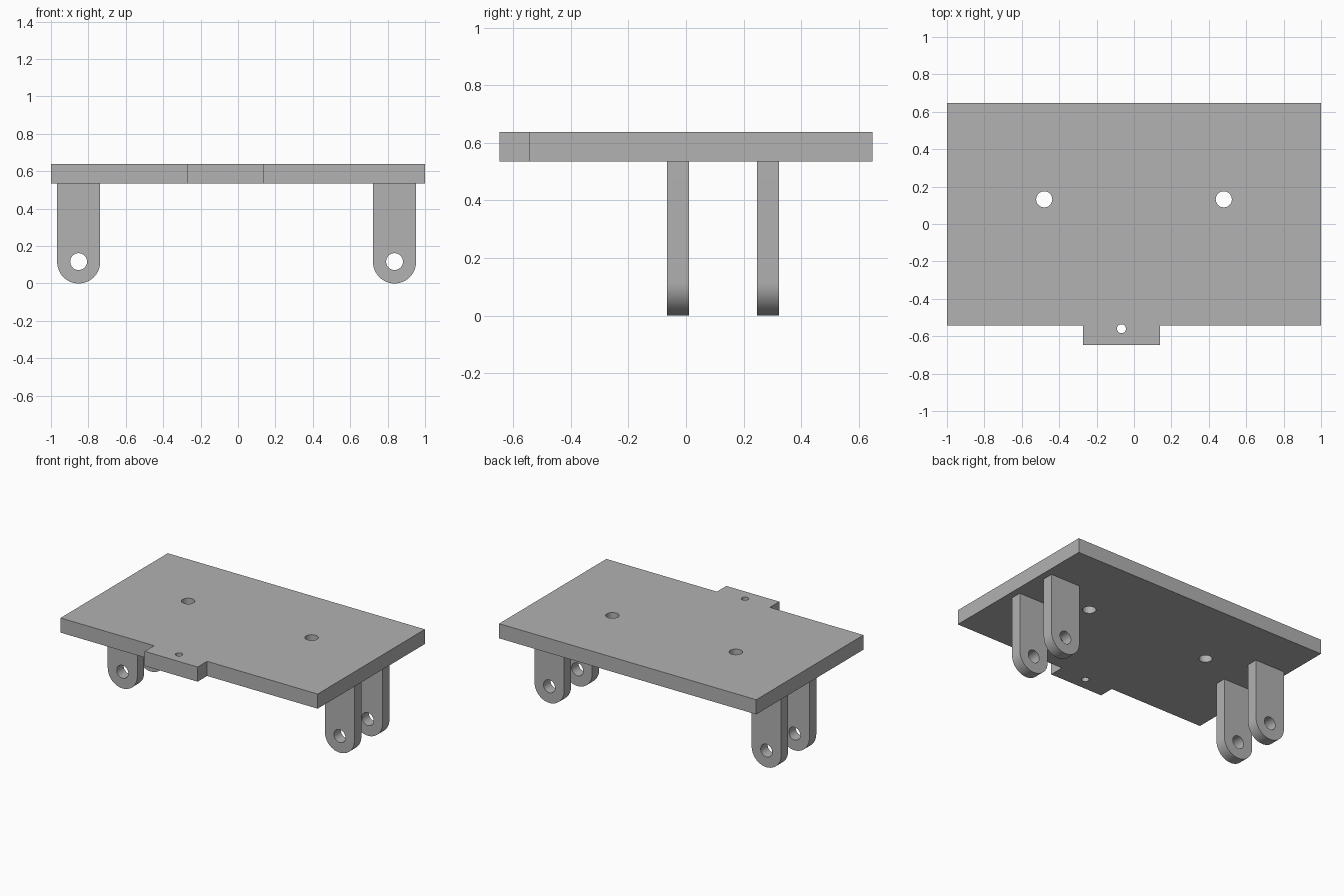
import bpy, bmesh
from math import radians, sin, cos, pi
from mathutils import Vector

if "Cube" in bpy.data.objects:
    bpy.data.objects.remove(bpy.data.objects["Cube"])

grey = bpy.data.materials.new("plain grey")
grey.use_nodes = True
colour = (0.445, 0.445, 0.445, 1)
grey.diffuse_color = colour
grey.node_tree.nodes["Principled BSDF"].inputs["Base Color"].default_value = colour


def arc(cx, cy, r, start=0, sweep=2 * pi, steps=48):
    """Points along an arc; a full turn leaves out the repeated end point."""
    count = steps if sweep == 2 * pi else steps + 1
    return [(cx + r * cos(start + sweep * i / steps),
             cy + r * sin(start + sweep * i / steps)) for i in range(count)]


def slab(name, loops, place, depth):
    """Fill an outline with holes and extrude it into a solid."""
    bm = bmesh.new()
    for loop in loops:
        verts = [bm.verts.new(place(u, v)) for u, v in loop]
        for a, b in zip(verts, verts[1:] + verts[:1]):
            bm.edges.new((a, b))
    bmesh.ops.triangle_fill(bm, edges=bm.edges[:], use_beauty=True,
                            normal=Vector(depth).normalized())
    extruded = bmesh.ops.extrude_face_region(bm, geom=bm.faces[:], use_keep_orig=True)
    moved = [g for g in extruded["geom"] if isinstance(g, bmesh.types.BMVert)]
    bmesh.ops.translate(bm, vec=depth, verts=moved)
    bmesh.ops.recalc_face_normals(bm, faces=bm.faces[:])
    mesh = bpy.data.meshes.new(name)
    bm.to_mesh(mesh)
    bm.free()
    mesh.materials.append(grey)
    obj = bpy.data.objects.new(name, mesh)
    bpy.context.collection.objects.link(obj)
    bpy.ops.object.select_all(action="DESELECT")
    obj.select_set(True)
    bpy.context.view_layer.objects.active = obj
    bpy.ops.object.shade_smooth_by_angle(angle=radians(30))
    return obj


# Top plate with an offset front tab and three through holes
under, top = 0.535, 0.638
back, front, tab_front = 0.648, -0.543, -0.648
outline = [(-1, back), (-1, front), (-0.272, front), (-0.272, tab_front),
           (0.14, tab_front), (0.14, front), (1, front), (1, back)]
holes = [arc(-0.48, 0.132, 0.043), arc(0.48, 0.132, 0.043),
         arc(-0.067, -0.56, 0.024)]
slab("top_plate", [outline] + holes, lambda u, v: (u, v, under), (0, 0, top - under))

# Two pairs of round-ended lugs with pin holes
radius = 0.115
for side, x in (("right", -0.852), ("left", 0.837)):
    for row, y in (("front", -0.066), ("back", 0.246)):
        shape = [(x + radius, under), (x - radius, under)]
        shape += arc(x, radius, radius, pi, pi, 32)
        slab(f"{side}_{row}_lug", [shape, arc(x, 0.117, 0.045)],
             lambda u, v: (u, y, v), (0, 0.077, 0))
